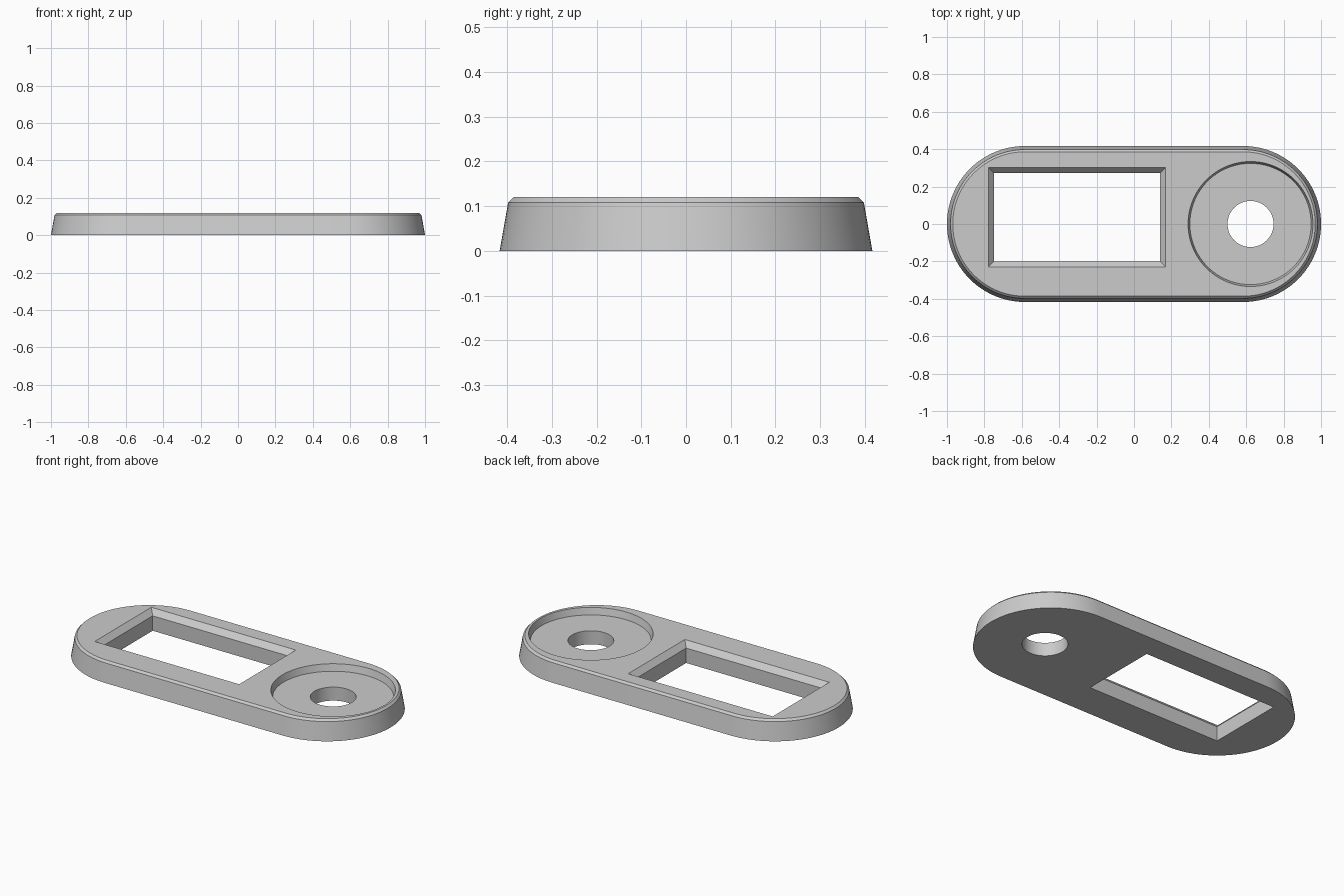
import bpy
import bmesh
from math import sin, cos, pi, radians

if "Cube" in bpy.data.objects:
    bpy.data.objects.remove(bpy.data.objects["Cube"], do_unlink=True)

grey = bpy.data.materials.new("plain grey")
grey.use_nodes = True
grey.diffuse_color = (0.6, 0.6, 0.6, 1)
grey.node_tree.nodes["Principled BSDF"].inputs["Base Color"].default_value = (0.6, 0.6, 0.6, 1)


def stadium(half_gap, radius, steps=48):
    """Outline of two half circles joined by straight sides."""
    points = []
    for side in (1, -1):
        for i in range(steps + 1):
            a = pi * i / steps - pi / 2
            points.append((side * (half_gap + radius * cos(a)), side * radius * sin(a)))
    return points


def circle(cx, cy, radius, steps=96):
    return [(cx + radius * cos(2 * pi * i / steps), cy + radius * sin(2 * pi * i / steps))
            for i in range(steps)]


def rectangle(cx, cy, hx, hy):
    return [(cx - hx, cy - hy), (cx + hx, cy - hy), (cx + hx, cy + hy), (cx - hx, cy + hy)]


def loft(name, sections):
    """Closed solid through matching outlines given as (height, outline)."""
    bm = bmesh.new()
    rings = [[bm.verts.new((x, y, z)) for x, y in outline] for z, outline in sections]
    n = len(rings[0])
    for low, high in zip(rings, rings[1:]):
        for i in range(n):
            j = (i + 1) % n
            bm.faces.new((low[i], low[j], high[j], high[i]))
    bm.faces.new(rings[0][::-1])
    bm.faces.new(rings[-1])
    bmesh.ops.recalc_face_normals(bm, faces=bm.faces)
    mesh = bpy.data.meshes.new(name)
    bm.to_mesh(mesh)
    bm.free()
    mesh.materials.append(grey)
    obj = bpy.data.objects.new(name, mesh)
    bpy.context.collection.objects.link(obj)
    return obj


# Tapered plate with rounded ends and a chamfered top edge
gap, top = 0.583, 0.12
plate = loft("faceplate", [(z, stadium(gap, r)) for z, r in
                           ((0, 0.417), (0.108, 0.398), (top, 0.386))])

# Window opening, bevelled at the top
wx, wy, hx, hy, bevel = -0.305, 0.036, 0.444, 0.236, 0.029
window = loft("window_cutter", [(z, rectangle(wx, wy, hx + b, hy + b)) for z, b in
                                ((-0.1, 0), (0.088, 0), (top, bevel), (0.2, bevel))])

# Round dished recess with a through hole
dial = loft("dial_cutter", [(z, circle(0.623, 0, r)) for z, r in
                            ((-0.1, 0.123), (0.08, 0.123), (0.08, 0.324),
                             (top, 0.334), (0.2, 0.334))])

bpy.ops.object.select_all(action="DESELECT")
bpy.context.view_layer.objects.active = plate
plate.select_set(True)
for cutter in (window, dial):
    cutter.hide_render = True
    cut = plate.modifiers.new(cutter.name, "BOOLEAN")
    cut.operation = "DIFFERENCE"
    cut.solver = "EXACT"
    cut.object = cutter
    bpy.ops.object.modifier_apply(modifier=cut.name)
    bpy.data.objects.remove(cutter, do_unlink=True)

bpy.ops.object.shade_smooth_by_angle(angle=radians(20))
